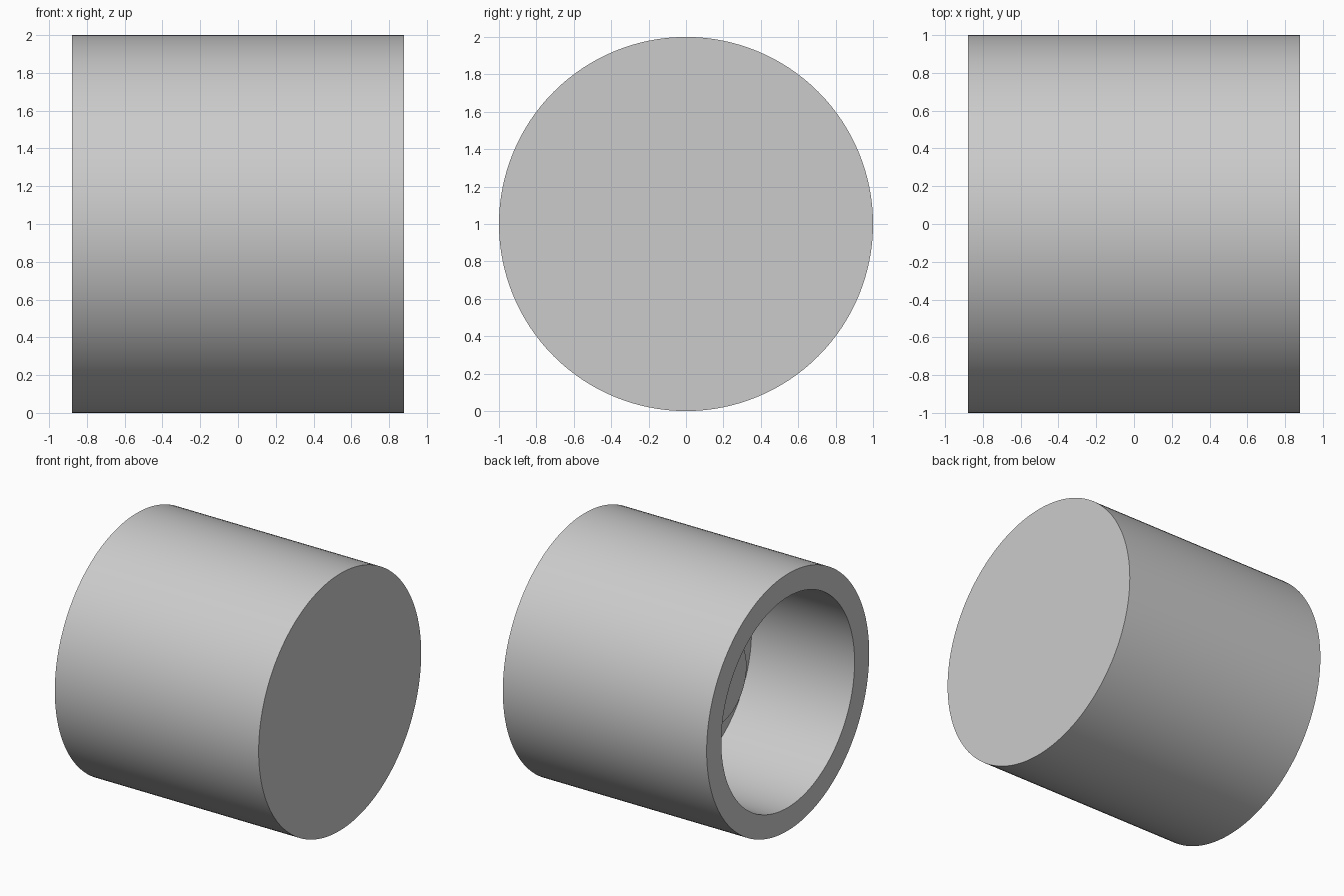
import bpy, bmesh, math

if "Cube" in bpy.data.objects:
    bpy.data.objects.remove(bpy.data.objects["Cube"])

SEGMENTS = 128
HALF = 0.878      # half length along x
FLOOR = 0.01      # x of the cup's inner floor


def lathe_x(name, profile):
    """Revolve an (x, radius) profile around the horizontal axis z = 1."""
    bm = bmesh.new()
    verts = [bm.verts.new((x, 0, 1 + r)) for x, r in profile]
    edges = [bm.edges.new(pair) for pair in zip(verts, verts[1:])]
    bmesh.ops.spin(bm, geom=verts + edges, cent=(0, 0, 1), axis=(1, 0, 0),
                   angle=math.tau, steps=SEGMENTS, use_merge=True)
    bmesh.ops.remove_doubles(bm, verts=bm.verts[:], dist=1e-5)
    bmesh.ops.recalc_face_normals(bm, faces=bm.faces[:])
    mesh = bpy.data.meshes.new(name)
    bm.to_mesh(mesh)
    bm.free()
    obj = bpy.data.objects.new(name, mesh)
    bpy.context.collection.objects.link(obj)
    bpy.ops.object.select_all(action='DESELECT')
    obj.select_set(True)
    bpy.context.view_layer.objects.active = obj
    bpy.ops.object.shade_smooth_by_angle(angle=math.radians(30))
    return obj


# Cup: closed on the right, bored out from the left
lathe_x("cup_body", [(HALF, 0), (HALF, 1), (-HALF, 1),
                     (-HALF, 0.82), (FLOOR, 0.82), (FLOOR, 0)])

# Short round boss standing on the inner floor
lathe_x("inner_boss", [(FLOOR, 0), (FLOOR, 0.33),
                       (FLOOR - 0.3, 0.33), (FLOOR - 0.3, 0)])
